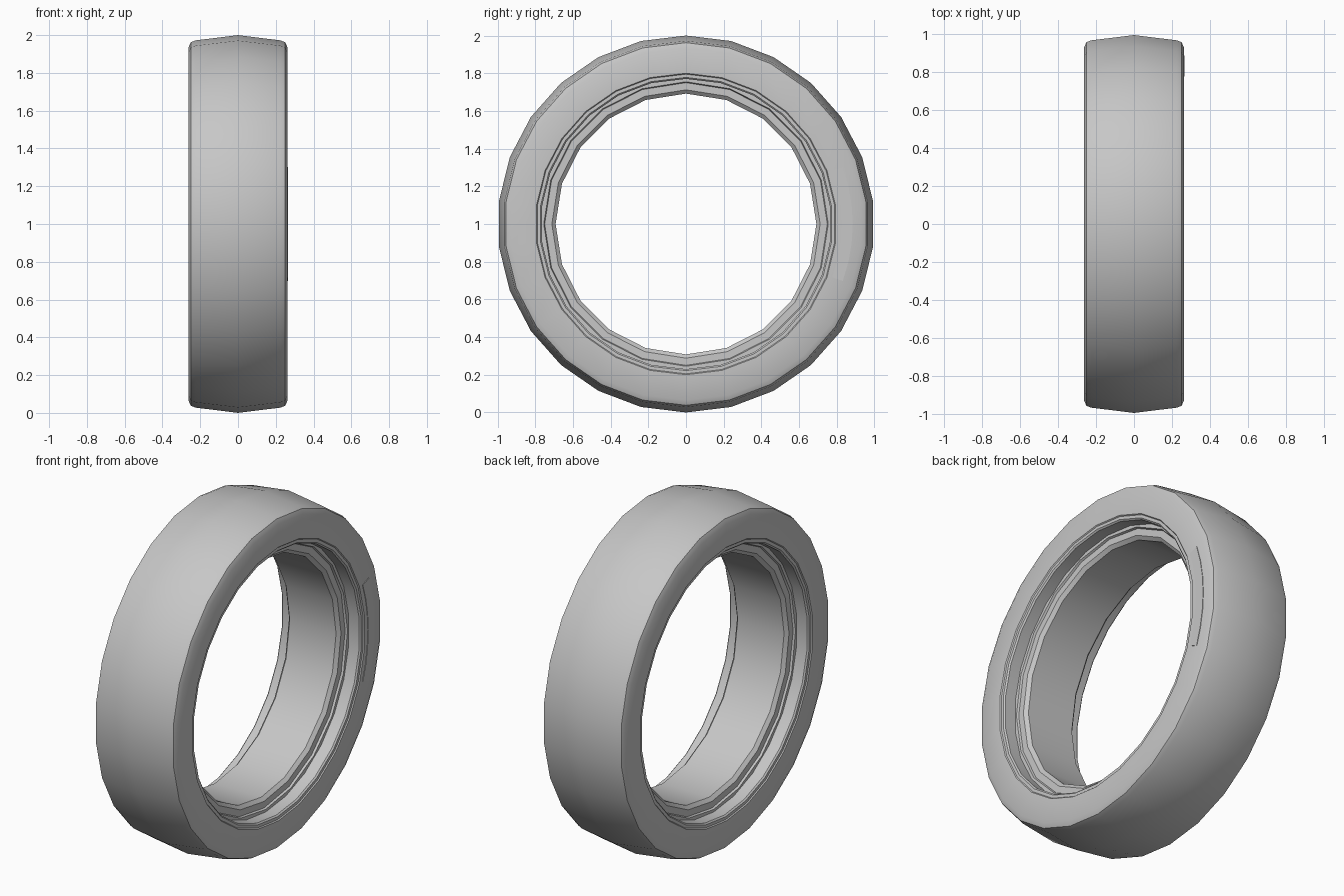
import bpy, bmesh, math

cube = bpy.data.objects.get("Cube")
if cube:
    bpy.data.objects.remove(cube, do_unlink=True)

grey = bpy.data.materials.new("plain_grey")
grey.use_nodes = True
colour = (0.57, 0.57, 0.57, 1)
grey.diffuse_color = colour
grey.node_tree.nodes["Principled BSDF"].inputs["Base Color"].default_value = colour


def sweep(name, section, segments, start=0.0, angle=math.tau):
    """Revolve a closed (x, radius) section about the wheel axis."""
    full = angle >= math.tau
    bm = bmesh.new()
    rings = []
    for i in range(segments if full else segments + 1):
        a = start + angle * i / segments
        rings.append([bm.verts.new((x, r * math.sin(a), 1 + r * math.cos(a)))
                      for x, r in section])
    n = len(section)
    for i in range(segments):
        a, b = rings[i], rings[(i + 1) % len(rings)]
        for j in range(n):
            k = (j + 1) % n
            bm.faces.new((a[j], a[k], b[k], b[j]))
    if not full:
        bm.faces.new(rings[0])
        bm.faces.new(rings[-1])
    bmesh.ops.recalc_face_normals(bm, faces=bm.faces)
    mesh = bpy.data.meshes.new(name)
    bm.to_mesh(mesh)
    bm.free()
    mesh.materials.append(grey)
    obj = bpy.data.objects.new(name, mesh)
    bpy.context.collection.objects.link(obj)
    bpy.ops.object.select_all(action="DESELECT")
    obj.select_set(True)
    bpy.context.view_layer.objects.active = obj
    bpy.ops.object.shade_smooth_by_angle(angle=math.radians(32))
    return obj


def mirrored(half):
    """Add the -x half of a section; points on the axis plane are kept once."""
    return half + [(-x, r) for x, r in reversed(half) if x > 0]


# Crowned tread, rounded shoulders, flat sidewalls and the stepped inner wall
tread = [(0, 1.0), (0.225, 0.972), (0.25, 0.962), (0.262, 0.935),
         (0.262, 0.80), (0.256, 0.795), (0.256, 0.778), (0.248, 0.77),
         (0.14, 0.77)]
sweep("tyre_body", mirrored(tread), 26)

# Inner ring with flat shoulders and a chamfered bore
bore = [(0.15, 0.80), (0.18, 0.79), (0.18, 0.755), (0.168, 0.75),
        (0.168, 0.712), (0.15, 0.692)]
sweep("inner_ring", mirrored(bore), 20)

# Thin blank plate curved along the left sidewall
plate = [(0.258, 0.825), (0.265, 0.825), (0.265, 0.885), (0.258, 0.885)]
sweep("sidewall_plate", plate, 6, math.radians(70), math.radians(40))
